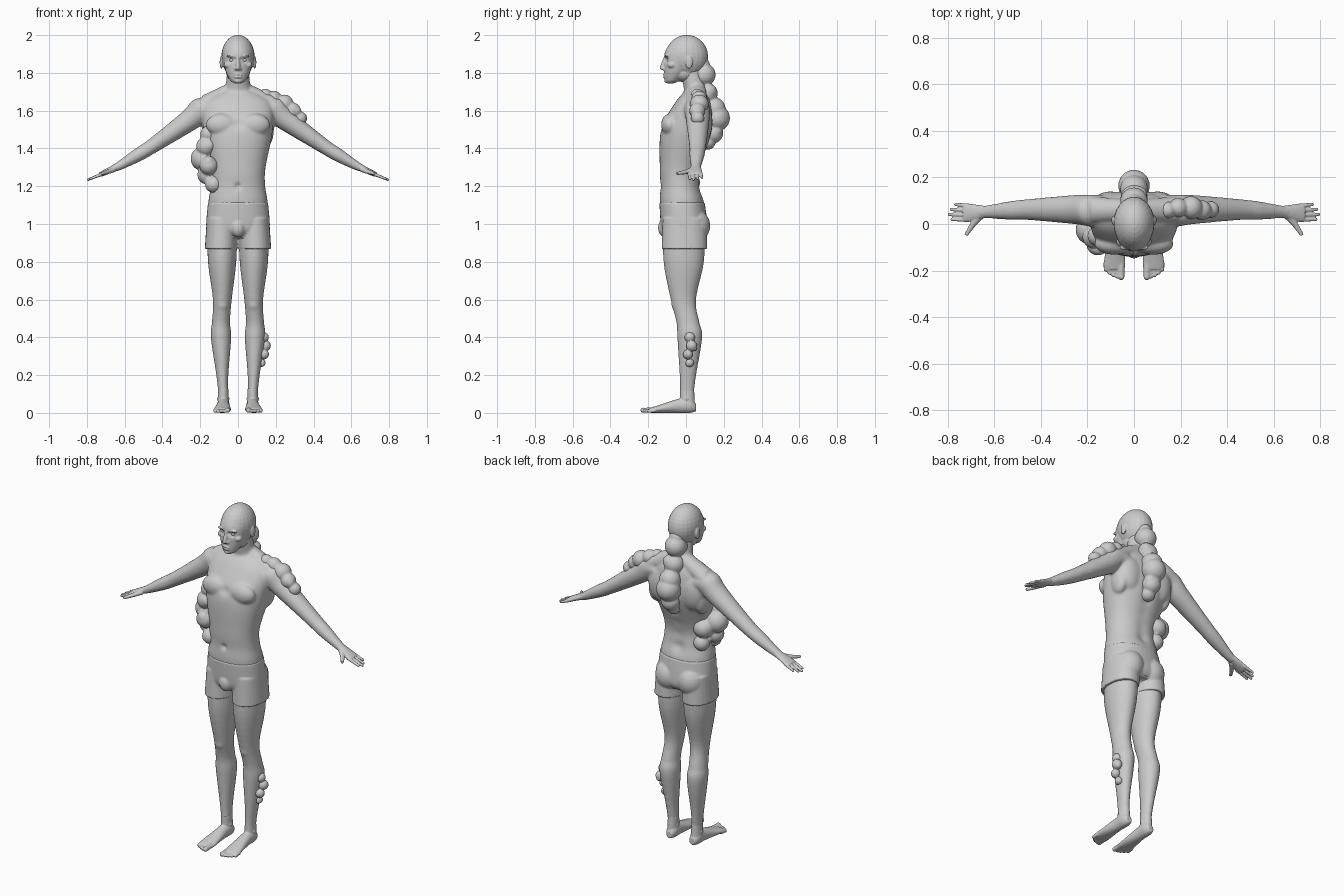
import bpy, bmesh, math, random
from mathutils import Vector, Matrix

random.seed(4)
X, Y, Z = Vector((1, 0, 0)), Vector((0, 1, 0)), Vector((0, 0, 1))
ARM_N = Vector((.62, 0, .78))      # across the arm
HAND_N = Vector((.39, 0, .92))     # back of the hand


def spline(pts, steps=6):
    """Catmull-Rom resampling of any-length tuples."""
    p = [pts[0]] + list(pts) + [pts[-1]]
    out = []
    for i in range(1, len(p) - 2):
        for k in range(steps):
            t = k / steps
            out.append([.5 * (2 * b + (c - a) * t + (2 * a - 5 * b + 4 * c - d) * t * t
                              + (3 * b - a - 3 * c + d) * t ** 3)
                        for a, b, c, d in zip(*p[i - 1:i + 3])])
    return out + [list(pts[-1])]


def tube(bm, pts, u=X, v=Y, both=False, power=1.0, n=28):
    """Loft of ovals; each point is x, y, z, half size along u, half size along v."""
    for s in ((1, -1) if both else (1,)):
        rings = []
        for x, y, z, a, b in spline(pts):
            ring = []
            for k in range(n):
                t = 2 * math.pi * k / n
                c = math.copysign(abs(math.cos(t)) ** power, math.cos(t))
                d = math.copysign(abs(math.sin(t)) ** power, math.sin(t))
                co = Vector((x, y, z)) + u * a * c + v * b * d
                ring.append(bm.verts.new((co.x * s, co.y, co.z)))
            rings.append(ring)
        for r, q in zip(rings, rings[1:]):
            for k in range(n):
                bm.faces.new((r[k - 1], r[k], q[k], q[k - 1]))
        bm.faces.new(rings[0])
        bm.faces.new(rings[-1])


def ball(bm, loc, size, both=False):
    if not isinstance(size, tuple):
        size = (size,) * 3
    for s in ((1, -1) if both else (1,)):
        m = Matrix.LocRotScale(Vector((loc[0] * s, loc[1], loc[2])), None, Vector(size))
        bmesh.ops.create_uvsphere(bm, u_segments=24, v_segments=16, radius=1, matrix=m)


def finish(name, bm, voxel, smooth, dents=()):
    """Fuse the pieces into one skin, relax it, then press in dents along y."""
    bmesh.ops.recalc_face_normals(bm, faces=bm.faces)
    me = bpy.data.meshes.new(name)
    bm.to_mesh(me)
    bm.free()
    ob = bpy.data.objects.new(name, me)
    bpy.context.collection.objects.link(ob)
    r = ob.modifiers.new("fuse", 'REMESH')
    r.mode, r.voxel_size = 'VOXEL', voxel
    m = ob.modifiers.new("relax", 'SMOOTH')
    m.factor, m.iterations = .5, smooth
    dg = bpy.context.evaluated_depsgraph_get()
    ob.data = bpy.data.meshes.new_from_object(ob.evaluated_get(dg))
    ob.modifiers.clear()
    for x, y, z, rad, depth in dents:
        for s in ((1, -1) if x else (1,)):
            cen = Vector((x * s, y, z))
            for vt in ob.data.vertices:
                d2 = (vt.co - cen).length_squared / rad ** 2
                if d2 < 6:
                    vt.co.y += depth * math.exp(-d2)
    ob.data.shade_smooth()


def growth(name, path, voxel=.0055):
    """Cluster of lumps strung along a path of x, y, z, radius."""
    bm = bmesh.new()
    for x, y, z, r in path:
        ball(bm, (x, y, z), r)
        d = Vector([random.uniform(-1, 1) for _ in 'xyz']).normalized() * r * .45
        ball(bm, Vector((x, y, z)) + d, r * .68)
    finish(name, bm, voxel, 5)


# body: torso, neck, shoulders, arms, legs
bm = bmesh.new()
tube(bm, [(0, -.005, .93, .14, .10), (0, -.02, 1.1, .157, .117), (0, -.03, 1.2, .144, .105),
          (0, -.032, 1.3, .146, .107), (0, .005, 1.5, .185, .137), (0, .036, 1.64, .18, .095),
          (0, .05, 1.71, .07, .05)], power=.9, n=40)
tube(bm, [(0, .05, 1.66, .085, .065), (0, .048, 1.72, .067, .06), (0, .02, 1.84, .055, .06)])
tube(bm, [(.03, .06, 1.71, .045, .045), (.19, .06, 1.62, .06, .06)], Y, Z, True)
tube(bm, [(.12, .055, 1.61, .07, .07), (.19, .058, 1.605, .068, .07), (.26, .062, 1.547, .062, .058),
          (.45, .062, 1.415, .045, .04), (.53, .058, 1.365, .04, .036), (.62, .053, 1.312, .029, .025),
          (.665, .05, 1.29, .027, .019)], Y, ARM_N, True)
tube(bm, [(.083, -.01, 1.0, .08, .11), (.084, -.012, .8, .075, .107), (.083, -.014, .6, .05, .067),
          (.09, .01, .48, .048, .061), (.09, .02, .4, .054, .066), (.083, .01, .2, .032, .044),
          (.078, .006, .1, .027, .037), (.078, .01, .03, .03, .04)], both=True)
ball(bm, (.085, -.085, 1.525), (.085, .047, .06), True)     # chest
ball(bm, (.10, .085, 1.54), (.08, .055, .11), True)         # shoulder blade
ball(bm, (.15, .055, 1.5), (.04, .06, .09), True)           # back muscle
ball(bm, (.083, -.055, .575), (.03, .022, .035), True)      # kneecap
spine = [(0, .07 + .07 * math.sin((z - 1.15) * 4.5), z, .035, -.012)
         for z in [1.18 + .07 * i for i in range(6)]]
finish("body", bm, .0075, 6, spine + [(0, -.135, 1.2, .016, .012), (0, -.13, 1.53, .025, .01)])

# shorts
bm = bmesh.new()
tube(bm, [(0, -.005, .935, .14, .10), (0, -.008, .98, .168, .123), (0, -.021, 1.115, .159, .12)],
     power=.9, n=40)
tube(bm, [(.085, -.008, 1.03, .08, .115), (.091, -.008, .868, .085, .121)], both=True, power=.92)
ball(bm, (.072, .045, .99), (.08, .083, .09), True)
ball(bm, (0, -.112, .98), (.038, .036, .05))
finish("shorts", bm, .006, 2)

# head: skull, face, jaw, nose, brow, cheeks, lips, chin, ears
bm = bmesh.new()
ball(bm, (0, .004, 1.886), (.088, .113, .115))
tube(bm, [(0, -.084, 1.745, .02, .02), (0, -.07, 1.763, .043, .042), (0, -.045, 1.82, .069, .071),
          (0, -.02, 1.9, .08, .094), (0, 0, 1.95, .066, .09)])
ball(bm, (0, -.005, 1.80), (.063, .065, .05))
tube(bm, [(0, -.105, 1.885, .008, .012), (0, -.12, 1.827, .013, .019), (0, -.114, 1.815, .011, .012)])
ball(bm, (.012, -.117, 1.822), .009, True)
ball(bm, (.035, -.1, 1.889), (.027, .013, .007), True)
ball(bm, (.053, -.075, 1.842), (.023, .023, .018), True)
for z in (1.79, 1.778):
    ball(bm, (0, -.112, z), (.022, .011, .006))
ball(bm, (0, -.1, 1.758), (.02, .015, .013))
ball(bm, (.088, .016, 1.856), (.009, .02, .034), True)
finish("head", bm, .0038, 3, [(.033, -.107, 1.868, .014, .014), (.016, -.112, 1.872, .009, .008),
                              (.008, -.121, 1.784, .007, .004)])

# eyes
bm = bmesh.new()
ball(bm, (.033, -.088, 1.867), (.015, .013, .011), True)
finish("eyes", bm, .003, 1)

# hands: palm, four fingers, thumb
bm = bmesh.new()
tube(bm, [(.635, .052, 1.305, .025, .019), (.715, .048, 1.268, .04, .014), (.732, .048, 1.261, .037, .011)],
     Y, HAND_N, True)
for i, x in enumerate((.787, .798, .79, .772)):
    y, z = .018 + .02 * i, 1.262 - (x - .73) * .4
    tube(bm, [(.71, y, 1.268, .01, .01), (x - .005, y * 1.08, z, .007, .007)], Y, HAND_N, True, n=12)
    ball(bm, (x - .005, y * 1.08, z), .007, True)
tube(bm, [(.66, .035, 1.288, .018, .015), (.69, 0, 1.276, .013, .012), (.722, -.048, 1.267, .008, .008)],
     Vector((.85, .45, -.3)), HAND_N, True, n=14)
finish("hands", bm, .0035, 2)

# feet: sole, ankle, toes
bm = bmesh.new()
tube(bm, [(.076, .052, .028, .018, .02), (.077, .02, .04, .032, .04), (.078, -.04, .037, .033, .037),
          (.083, -.16, .018, .046, .018), (.083, -.195, .013, .042, .012)], X, Z, True)
tube(bm, [(.078, .006, .13, .027, .037), (.078, .008, .03, .03, .04)], both=True)
ball(bm, (.078, .004, .075), (.034, .018, .018), True)
for i in range(5):
    x, y, r = .055 + .0165 * i, -.227 + .002 * i * i, .0098 if i else .014
    tube(bm, [(x, -.16, r + .003, r, r), (x, y, r, r, r * .9)], X, Z, True, n=14)
    ball(bm, (x, y, r), r, True)
finish("feet", bm, .004, 2)

# lumpy growths
growth("back_growth", [(0, .085, 1.84, .042), (0, .097, 1.79, .06), (0, .11, 1.69, .058),
                       (0, .15, 1.61, .06), (0, .165, 1.56, .068), (0, .145, 1.48, .052),
                       (0, .115, 1.435, .042)])
growth("side_growth", [(-.155, -.05, 1.475, .045), (-.17, -.055, 1.41, .052), (-.187, -.025, 1.345, .064),
                       (-.155, -.085, 1.31, .05), (-.135, .025, 1.31, .056), (-.165, -.04, 1.26, .05),
                       (-.13, -.075, 1.21, .045), (-.125, .03, 1.22, .045)])
growth("shoulder_growth", [(.145, .06, 1.68, .036), (.19, .07, 1.663, .042), (.245, .07, 1.635, .05),
                           (.29, .06, 1.60, .043), (.33, .062, 1.56, .036)])
growth("calf_growth", [(.135, .02, .40, .028), (.145, .03, .355, .029), (.138, .01, .31, .026),
                       (.124, .02, .265, .022)], .003)
